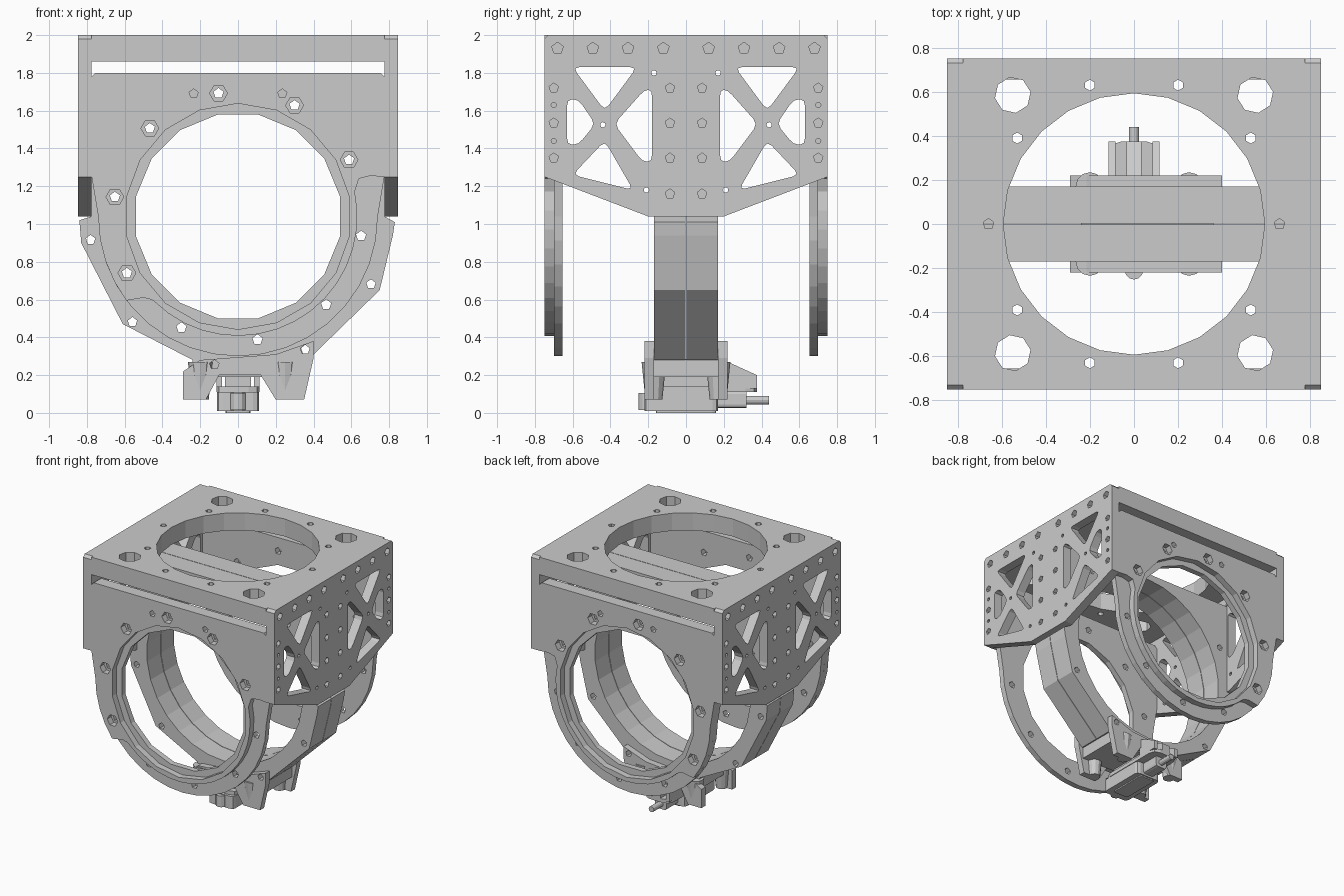
import bpy
import bmesh
from math import cos, sin, radians, pi
from mathutils import Matrix, Vector

default_cube = bpy.data.objects.get("Cube")
if default_cube:
    bpy.data.objects.remove(default_cube, do_unlink=True)

grey = bpy.data.materials.new("plain grey")
grey.use_nodes = True
grey.diffuse_color = (0.6, 0.6, 0.6, 1)
grey.node_tree.nodes["Principled BSDF"].inputs["Base Color"].default_value = grey.diffuse_color

# Orientation of a flat outline extruded along each axis
FACING = {
    "x": Matrix(((0, 0, 1, 0), (1, 0, 0, 0), (0, 1, 0, 0), (0, 0, 0, 1))),
    "y": Matrix.Rotation(pi / 2, 4, "X"),
    "z": Matrix.Identity(4),
}
RING_Z = 1.04


def arc(radius, start, end, steps, u=0, v=0):
    """Points along an arc, angles in degrees."""
    angles = [radians(start + (end - start) * i / steps) for i in range(steps + 1)]
    return [(u + radius * cos(a), v + radius * sin(a)) for a in angles]


def ngon(u, v, radius, sides=5, turn=90):
    return arc(radius, turn, turn + 360, sides, u, v)[:-1]


def rounded(points, size):
    """Replace every corner of an outline with a short curve."""
    result = []
    for i, point in enumerate(points):
        corner = Vector(point)
        before = Vector(points[i - 1]) - corner
        after = Vector(points[(i + 1) % len(points)]) - corner
        a = corner + before.normalized() * min(size, before.length * 0.45)
        b = corner + after.normalized() * min(size, after.length * 0.45)
        result += [tuple(a), tuple((a + b) / 4 + corner / 2), tuple(b)]
    return result


def mirror(points):
    return [(-u, v) for u, v in points]


def box(left, right, low, high):
    return [(left, low), (right, low), (right, high), (left, high)]


def add_mesh(name, mesh):
    mesh.materials.clear()
    mesh.materials.append(grey)
    obj = bpy.data.objects.new(name, mesh)
    bpy.context.collection.objects.link(obj)
    return obj


def plate(name, axis, low, high, outline, holes=()):
    """Extrude an outline with holes between two positions on an axis."""
    curve = bpy.data.curves.new(name, "CURVE")
    curve.dimensions = "2D"
    curve.fill_mode = "BOTH"
    curve.extrude = (high - low) / 2
    for loop in [outline, *holes]:
        spline = curve.splines.new("POLY")
        spline.points.add(len(loop) - 1)
        for point, (u, v) in zip(spline.points, loop):
            point.co = (u, v, 0, 1)
        spline.use_cyclic_u = True
    helper = bpy.data.objects.new(name + " outline", curve)
    mesh = bpy.data.meshes.new_from_object(helper)
    bpy.data.objects.remove(helper)
    shift = Vector([(low + high) / 2 if axis == a else 0 for a in "xyz"])
    mesh.transform(Matrix.Translation(shift) @ FACING[axis])
    bm = bmesh.new()
    bm.from_mesh(mesh)
    bmesh.ops.remove_doubles(bm, verts=bm.verts, dist=0.0001)
    bmesh.ops.recalc_face_normals(bm, faces=bm.faces)
    for face in bm.faces:
        face.smooth = False
    bm.to_mesh(mesh)
    bm.free()
    return add_mesh(name, mesh)


def post(name, location, bottom, top, height, axis="z", sides=12):
    """Tapered round post centred on a location."""
    bm = bmesh.new()
    bmesh.ops.create_cone(bm, cap_ends=True, segments=sides, radius1=bottom,
                          radius2=top, depth=height,
                          matrix=Matrix.Translation(location) @ FACING[axis])
    mesh = bpy.data.meshes.new(name)
    bm.to_mesh(mesh)
    bm.free()
    return add_mesh(name, mesh)


# Top plate with its large opening, corner openings and screw holes
top_holes = [ngon(0, 0, 0.593, 24)]
for sx in (-1, 1):
    top_holes.append(ngon(sx * 0.66, 0, 0.025))
    for sy in (-1, 1):
        top_holes.append(ngon(sx * 0.55, sy * 0.585, 0.082, 8, 100))
        top_holes += [ngon(sx * u, sy * v, 0.025, 6) for u, v in ((0.53, 0.39), (0.2, 0.63))]
plate("top_plate", "z", 1.86, 2, box(-0.775, 0.775, -0.75, 0.75), top_holes)

# Side plates: truss windows and through holes, with shallow screw pockets outside
side_outline = [(-0.75, 1.25), (-0.2, RING_Z), (0.2, RING_Z), (0.75, 1.25),
                (0.75, 1.98), (0.73, 2), (-0.73, 2), (-0.75, 1.98)]
windows = [
    [(0.26, 1.83), (0.6, 1.83), (0.43, 1.6)],
    [(0.63, 1.66), (0.57, 1.66), (0.48, 1.53), (0.57, 1.42), (0.63, 1.42)],
    [(0.18, 1.71), (0.22, 1.71), (0.38, 1.53), (0.23, 1.33), (0.18, 1.33)],
    [(0.43, 1.44), (0.6, 1.26), (0.28, 1.18)],
]
through = [rounded(w, 0.035) for w in windows]
through += [ngon(u, v, 0.014, 8) for u, v in ((0.44, 1.525), (0.17, 1.8), (0.21, 1.18))]
pockets = [ngon(u, 1.93, 0.032) for u in (0.12, 0.307, 0.493, 0.68)]
pockets += [ngon(0.085, v, 0.026) for v in (1.16, 1.35, 1.535, 1.72)]
pockets += [ngon(0.7, v, 0.026) for v in (1.35, 1.535, 1.72)]
pockets += [ngon(0.7, v, 0.014, 8) for v in (1.44, 1.63)]
through += [mirror(w) for w in through]
pockets += [mirror(p) for p in pockets]
for side, sx in (("left", 1), ("right", -1)):
    inner, middle, outer = 0.775 * sx, 0.81 * sx, 0.848 * sx
    plate(side + "_side_plate_inner", "x", *sorted((inner, middle)), side_outline, through)
    plate(side + "_side_plate_outer", "x", *sorted((middle, outer)), side_outline, through + pockets)

# Front and back ring plates: full backing layer and a partly cut away outer layer
shoulders = [(0.775, 1.25), (0.775, 1.78), (0.755, 1.8), (-0.755, 1.8), (-0.775, 1.78), (-0.775, 1.25)]
backing = shoulders + arc(0.74, 180, 360, 18, v=RING_Z)
facing = (shoulders + arc(0.74, 180, 217, 4, v=RING_Z) + [(-0.5, 0.61), (-0.46, 0.6)]
          + arc(0.632, 225, 372, 16, v=RING_Z) + [(0.64, 1.24), (0.7, 1.255)])
bolts = arc(0.66, 99, 423, 9, v=RING_Z)
cut_away = range(4, 8)
small_holes = [ngon(u, 1.69, 0.025) for u in (-0.235, 0.235)]
back_holes = [ngon(0, RING_Z, 0.55, 16, 101.25)] + [ngon(u, v, 0.028) for u, v in bolts]
front_holes = [ngon(0, RING_Z, 0.598, 18)] + small_holes
front_holes += [ngon(u, v, 0.047, 6, 0) for i, (u, v) in enumerate(bolts) if i not in cut_away]
for side, sy in (("front", -1), ("back", 1)):
    plate(side + "_ring_backing", "y", *sorted((sy * 0.655, sy * 0.7)), backing, back_holes)
    plate(side + "_ring_facing", "y", *sorted((sy * 0.7, sy * 0.75)), facing, front_holes)

# Central ring body, made of two halves meeting at a seam
body = [(-0.775, 1.78), (-0.775, RING_Z), (-0.84, 1.02), (-0.83, 0.9), (-0.61, 0.47),
        (-0.2, 0.26), (0.37, 0.28), (0.75, 0.65), (0.82, 0.94), (0.83, 1.01),
        (0.775, RING_Z), (0.775, 1.78)]
body_holes = [ngon(0, RING_Z, 0.69, 30)]
body_holes += [ngon(*arc(0.79, a, a, 1, v=RING_Z)[0], 0.026) for a in (45, 153, 189, 225, 297, 333)]
for side, low, high in (("front", -0.17, -0.002), ("back", 0.002, 0.17)):
    plate(side + "_ring_half", "y", low, high, body, body_holes)

# Carriage below the ring: two cheeks, a bridge and four tapered posts
cheek = [(-0.29, 0.22), (-0.29, 0.07), (-0.17, 0.07), (-0.1, 0.2), (0.12, 0.2),
         (0.2, 0.07), (0.35, 0.07), (0.4, 0.29), (0.4, 0.38), (0.2, 0.31), (0, 0.295), (-0.2, 0.28)]
cheek_holes = [ngon(-0.125, 0.255, 0.026), ngon(0.355, 0.335, 0.026)]
for side, sy in (("front", -1), ("back", 1)):
    plate(side + "_carriage_cheek", "y", *sorted((sy * 0.17, sy * 0.22)), cheek, cheek_holes)
    for end, x in (("right", -0.2), ("left", 0.25)):
        post(f"{side}_{end}_carriage_post", (x, sy * 0.17, 0.17), 0.045, 0.065, 0.2)
plate("carriage_bridge", "y", -0.17, 0.17, box(-0.24, 0.36, 0.19, 0.285))

# Clamp under the carriage with side ribs, rear wedge, pin and screw head
plate("clamp_block", "z", 0.01, 0.11, rounded(box(-0.11, 0.11, -0.22, 0.17), 0.03))
plate("clamp_foot", "z", 0, 0.03, rounded(box(-0.065, 0.065, -0.16, 0.16), 0.02))
plate("clamp_neck", "z", 0.1, 0.2, box(-0.07, 0.07, -0.15, 0.15))
plate("clamp_ledge", "z", 0.11, 0.14, rounded(box(-0.115, 0.115, -0.2, 0.375), 0.06))
plate("pin_sleeve", "y", 0.16, 0.32, rounded(box(-0.05, 0.05, 0.025, 0.12), 0.02))
wedge = [(0.2, 0.13), (0.375, 0.13), (0.375, 0.2), (0.2, 0.28)]
for side, x in (("right", -0.115), ("middle", -0.035), ("left", 0.085)):
    width = 0.07 if side == "middle" else 0.03
    plate(side + "_wedge_rib", "x", x, x + width, wedge)
post("clamp_pin", (0, 0.36, 0.067), 0.023, 0.023, 0.16, "y")
post("clamp_screw_head", (0, -0.21, 0.06), 0.042, 0.042, 0.09)
